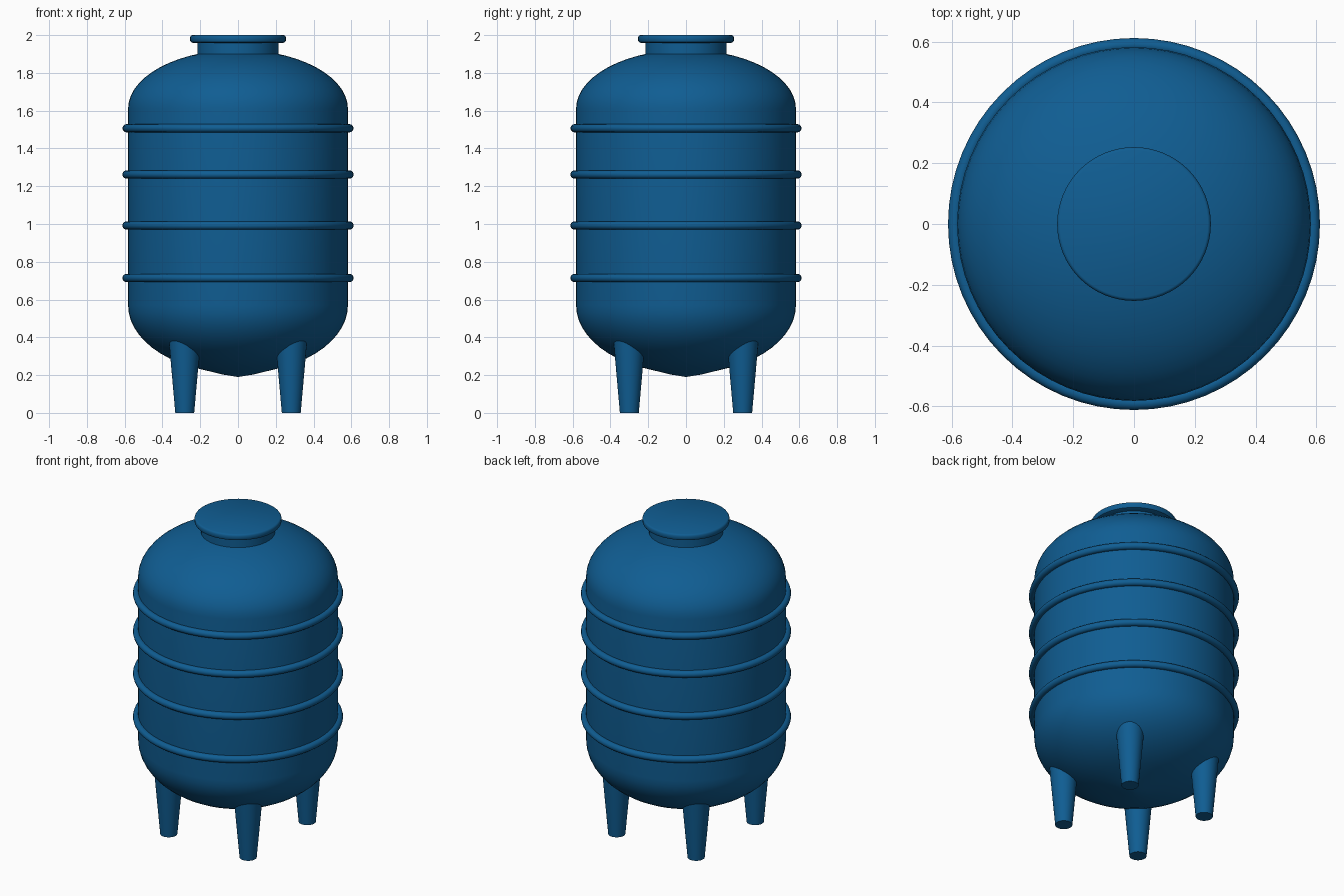
import bpy
import math
from math import sin, cos, pi

if "Cube" in bpy.data.objects:
    bpy.data.objects.remove(bpy.data.objects["Cube"], do_unlink=True)

# Single blue plastic material
BLUE = (0.005, 0.110, 0.290, 1.0)
blue = bpy.data.materials.new("tank_blue")
blue.use_nodes = True
blue.diffuse_color = BLUE
shader = blue.node_tree.nodes["Principled BSDF"]
shader.inputs["Base Color"].default_value = BLUE
shader.inputs["Roughness"].default_value = 0.5


def lathe(name, profile, sides=64, location=(0, 0, 0), closed=False):
    """Revolve (radius, z) points about z; ends are capped unless closed."""
    verts = [(r * cos(2 * pi * i / sides), r * sin(2 * pi * i / sides), z)
             for r, z in profile for i in range(sides)]
    rows = len(profile)
    faces = []
    for k in range(rows if closed else rows - 1):
        a, b = k * sides, (k + 1) % rows * sides
        for i in range(sides):
            j = (i + 1) % sides
            faces.append((a + i, a + j, b + j, b + i))
    if not closed:
        faces.append(tuple(reversed(range(sides))))
        faces.append(tuple(range((rows - 1) * sides, rows * sides)))
    mesh = bpy.data.meshes.new(name)
    mesh.from_pydata(verts, [], faces)
    mesh.materials.append(blue)
    obj = bpy.data.objects.new(name, mesh)
    obj.location = location
    bpy.context.collection.objects.link(obj)
    bpy.ops.object.select_all(action='DESELECT')
    obj.select_set(True)
    bpy.context.view_layer.objects.active = obj
    bpy.ops.object.shade_smooth_by_angle(angle=math.radians(35))
    return obj


# Tank body: shallow pointed base, straight wall, elliptical dome
R = 0.582
STEPS = 14
angles = [pi / 2 * i / STEPS for i in range(STEPS + 1)]
bottom = [(R * sin(t), 0.57 - 0.36 * cos(t)) for t in angles if R * sin(t) > 0.17]
dome = [(R * cos(t), 1.61 + 0.312 * sin(t)) for t in angles[:-1]]
lathe("tank_body", [(0.005, 0.191), (0.08, 0.203)] + bottom + dome)

# Rounded hoops around the wall
hoop = [(0.59 + 0.022 * cos(2 * pi * i / 12), 0.022 * sin(2 * pi * i / 12))
        for i in range(12)]
for n, z in enumerate((0.714, 0.992, 1.262, 1.507)):
    lathe(f"hoop_{n + 1}", hoop, location=(0, 0, z), closed=True)

# Neck and lid
lathe("neck", [(0.215, 1.85), (0.215, 1.97)])
lathe("lid", [(0.24, 1.959), (0.249, 1.963), (0.253, 1.97),
              (0.253, 1.99), (0.249, 1.997), (0.243, 2.0)])

# Four tapered legs
for side, x in (("right", -0.282), ("left", 0.282)):
    for end, y in (("front", -0.30), ("back", 0.30)):
        lathe(f"{end}_{side}_leg",
              [(0.05, 0), (0.066, 0.18), (0.08, 0.34), (0.086, 0.41)],
              sides=32, location=(x, y, 0))
